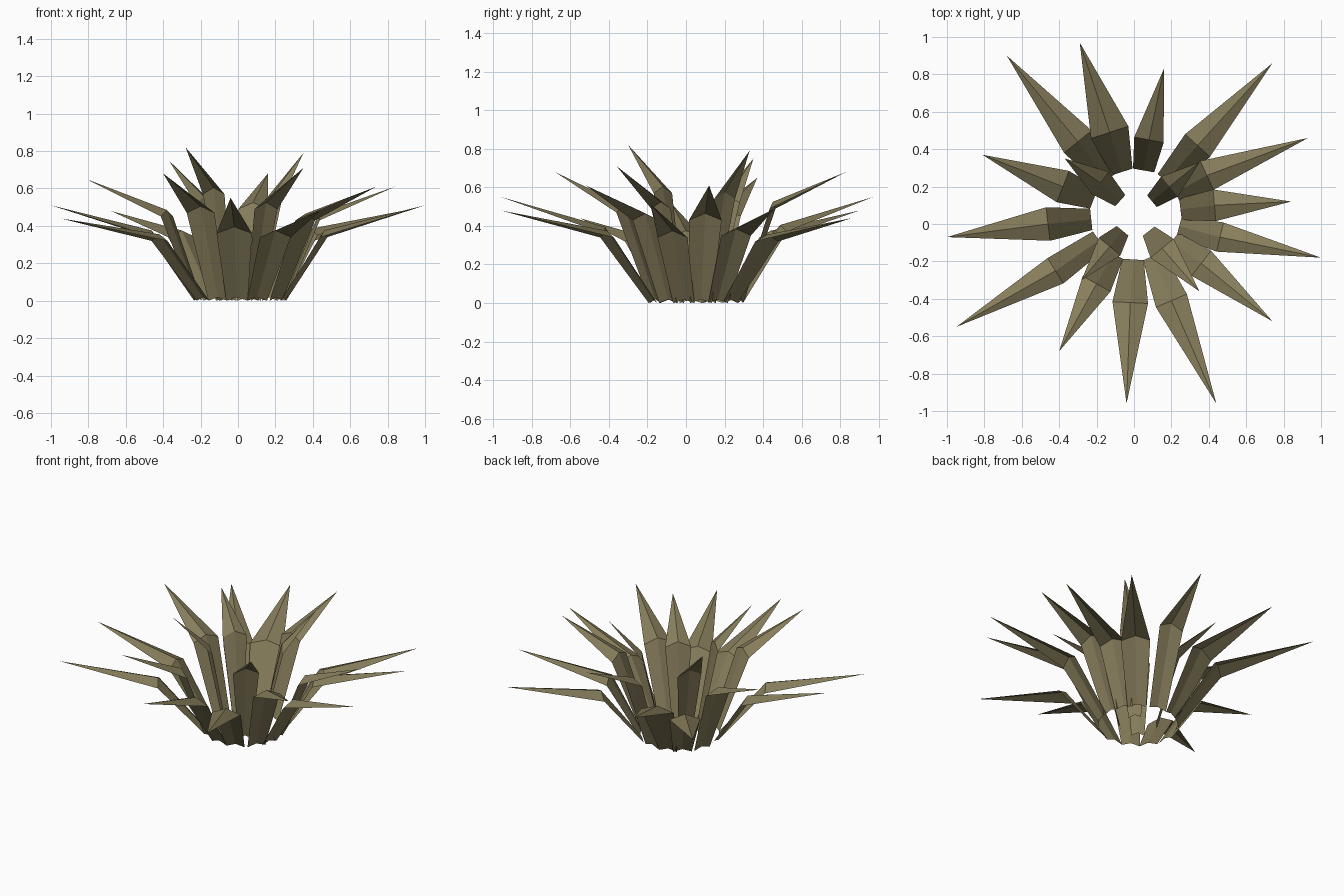
import bpy
import bmesh
from mathutils import Vector

default_cube = bpy.data.objects.get("Cube")
if default_cube:
    bpy.data.objects.remove(default_cube, do_unlink=True)

# One dry olive colour for the whole plant
olive = bpy.data.materials.new("dry_olive_leaf")
olive.use_nodes = True
colour = (0.24, 0.205, 0.105, 1.0)
olive.diffuse_color = colour
shader = next(n for n in olive.node_tree.nodes if n.type == "BSDF_PRINCIPLED")
shader.inputs["Base Color"].default_value = colour
shader.inputs["Roughness"].default_value = 0.9

ROSETTE_CENTRE = Vector((0.01, 0.05, 0.0))


def add_leaf(name, tip, bend, bend_width, ring_radius, base_width):
    """A folded blade: a widening stalk quad pair, then a pointed end."""
    tip, bend = Vector(tip), Vector(bend)
    outward = bend - ROSETTE_CENTRE
    outward.z = 0.0
    outward.normalize()
    across = Vector((-outward.y, outward.x, 0.0))
    base = ROSETTE_CENTRE + outward * ring_radius

    # The blade end twists slightly towards its tip
    lean = tip - bend
    lean.z = 0.0
    lean.normalize()
    bend_across = (across + Vector((-lean.y, lean.x, 0.0))).normalized()

    bm = bmesh.new()

    def folded_row(centre, side, width, ridge):
        # Left edge, raised midrib, right edge
        points = (centre + side * width / 2,
                  centre + Vector((0.0, 0.0, ridge)),
                  centre - side * width / 2)
        return [bm.verts.new(p) for p in points]

    low = folded_row(base, across, base_width, 0.018)
    high = folded_row(bend, bend_across, bend_width, 0.035)
    point = bm.verts.new(tip)
    for i in range(len(low) - 1):
        bm.faces.new((low[i], high[i], high[i + 1], low[i + 1]))
        bm.faces.new((high[i], point, high[i + 1]))
    bmesh.ops.recalc_face_normals(bm, faces=bm.faces)
    # Upper side of the blade faces the sky
    if sum(face.normal.z for face in bm.faces) < 0:
        bmesh.ops.reverse_faces(bm, faces=bm.faces)

    mesh = bpy.data.meshes.new(name)
    bm.to_mesh(mesh)
    bm.free()
    mesh.materials.append(olive)
    leaf = bpy.data.objects.new(name, mesh)
    bpy.context.collection.objects.link(leaf)


# Each leaf: tip position, bend position, width at the bend
outer_leaves = [
    ((1.0, -.18, .51), (.46, -.07, .34), .16),
    ((.84, .12, .61), (.43, .1, .43), .17),
    ((.93, .46, .49), (.39, .26, .35), .17),
    ((.74, .86, .44), (.34, .42, .32), .18),
    ((.16, .83, .68), (.08, .45, .49), .16),
    ((-.29, .97, .55), (-.13, .49, .37), .21),
    ((-.68, .9, .48), (-.3, .44, .34), .19),
    ((-.81, .37, .65), (-.38, .2, .45), .18),
    ((-1.0, -.07, .51), (-.46, 0, .34), .18),
    ((-.95, -.55, .44), (-.42, -.25, .32), .16),
    ((-.4, -.68, .68), (-.2, -.32, .47), .17),
    ((-.04, -.96, .55), (-.02, -.42, .36), .19),
    ((.44, -.96, .48), (.2, -.41, .34), .18),
    ((.74, -.52, .61), (.36, -.21, .43), .17),
]
inner_leaves = [
    ((-.28, -.3, .82), (-.13, -.12, .57), .15),
    ((.35, -.36, .71), (.15, -.13, .49), .16),
    ((.35, .33, .79), (.19, .2, .54), .14),
    ((-.37, .35, .75), (-.18, .22, .52), .15),
]

# Low spreading ring of leaves
for number, (tip, bend, width) in enumerate(outer_leaves, start=1):
    add_leaf(f"outer_leaf_{number}", tip, bend, width, 0.24, 0.115)

# Upright leaves in the middle
for number, (tip, bend, width) in enumerate(inner_leaves, start=1):
    add_leaf(f"inner_leaf_{number}", tip, bend, width, 0.112, 0.08)
